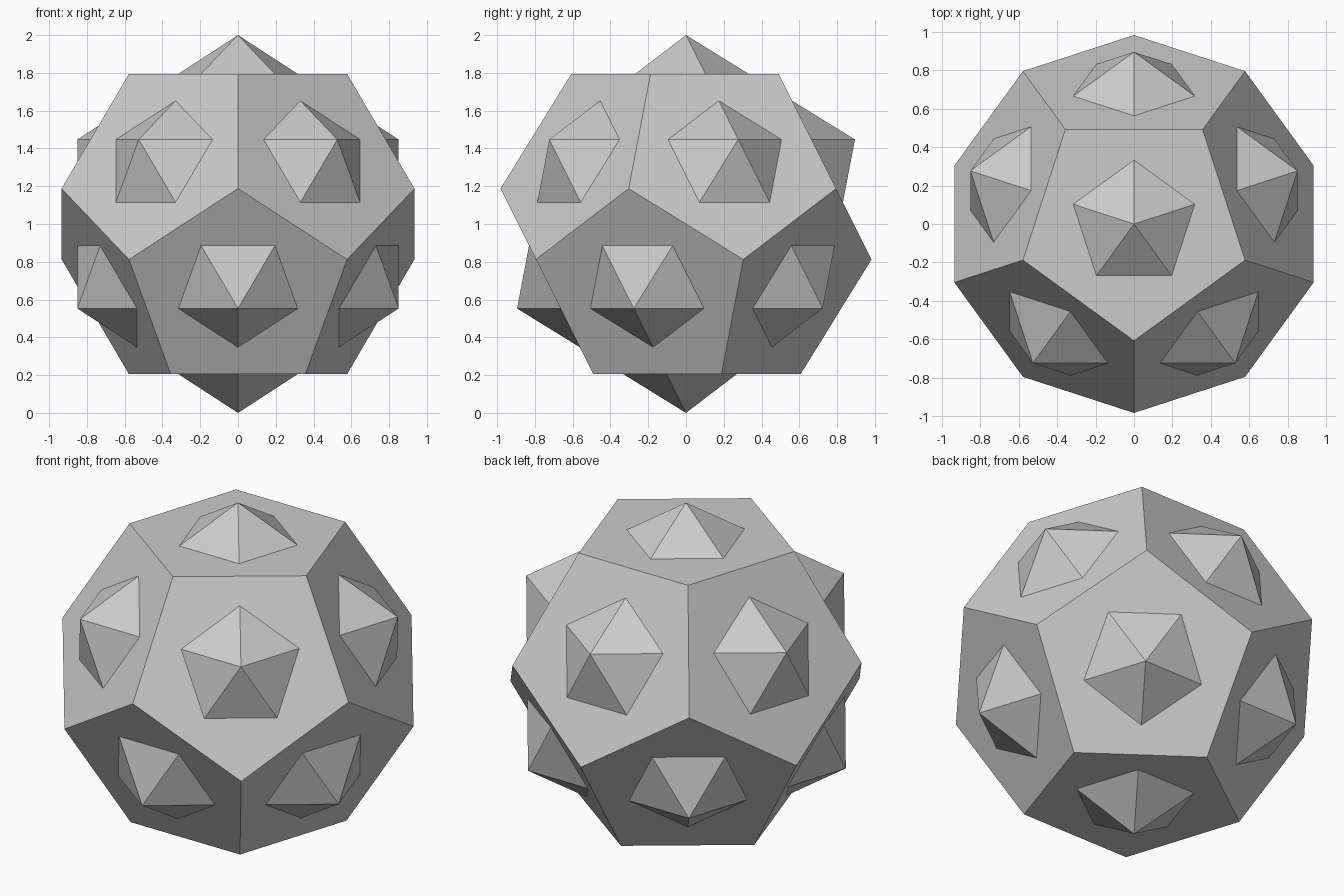
import bpy
import bmesh
from math import cos, sin, pi, sqrt, radians
from mathutils import Vector

cube = bpy.data.objects.get("Cube")
if cube:
    bpy.data.objects.remove(cube, do_unlink=True)

RADIUS = 1.0
CENTRE = Vector((0, 0, RADIUS))

# One plain grey for both solids
grey = bpy.data.materials.new("plain grey")
grey.use_nodes = True
colour = (0.6, 0.6, 0.6, 1)
grey.diffuse_color = colour
grey.node_tree.nodes["Principled BSDF"].inputs["Base Color"].default_value = colour


def hull_solid(name, points):
    """Flat-faced convex solid around points, with coplanar triangles merged."""
    bm = bmesh.new()
    for p in points:
        bm.verts.new(p)
    bmesh.ops.convex_hull(bm, input=bm.verts[:])
    bmesh.ops.dissolve_limit(bm, angle_limit=radians(2), verts=bm.verts[:], edges=bm.edges[:])
    bmesh.ops.recalc_face_normals(bm, faces=bm.faces[:])
    mesh = bpy.data.meshes.new(name)
    bm.to_mesh(mesh)
    bm.free()
    mesh.materials.append(grey)
    obj = bpy.data.objects.new(name, mesh)
    obj.location = CENTRE
    bpy.context.collection.objects.link(obj)
    return obj


# Icosahedron: two poles and two staggered rings of five; its tips form the spikes
height = RADIUS / sqrt(5)
points = [Vector((0, 0, RADIUS)), Vector((0, 0, -RADIUS))]
for side in (1, -1):
    for i in range(5):
        a = side * pi / 2 + i * 2 * pi / 5
        points.append(Vector((2 * height * cos(a), 2 * height * sin(a), side * height)))
spikes = hull_solid("spiked_icosahedron", points)

# Dodecahedron: the dual solid, one corner above each icosahedron face
corners = [f.center.normalized() * RADIUS for f in spikes.data.polygons]
hull_solid("dodecahedron_body", corners)
